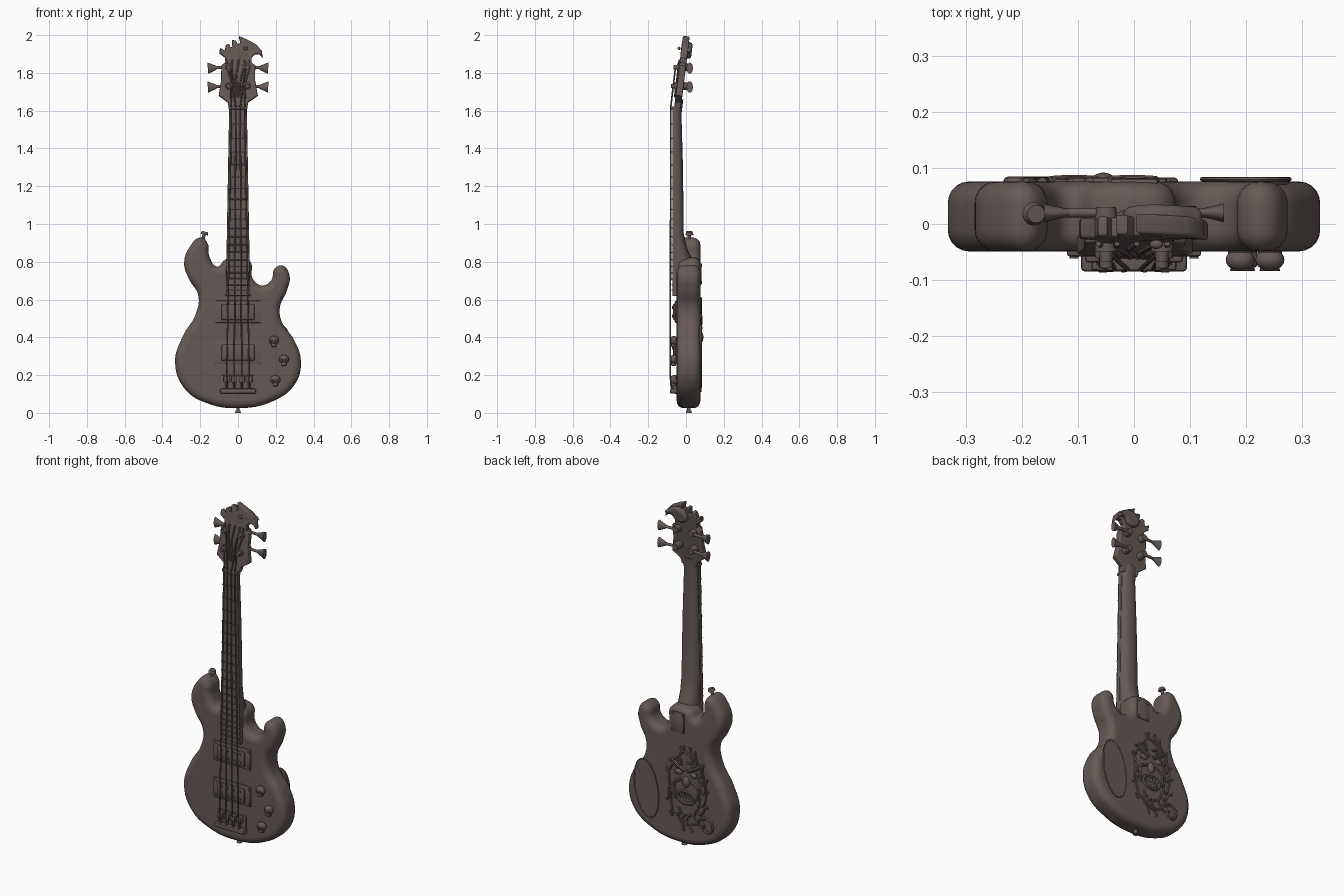
import bpy
import bmesh
import math
import random
from mathutils import Vector, Matrix

cube = bpy.data.objects.get("Cube")
if cube:
    bpy.data.objects.remove(cube)
random.seed(4)

finish = bpy.data.materials.new("dark umber finish")
finish.use_nodes = True
UMBER = (0.13, 0.102, 0.093, 1)
finish.diffuse_color = UMBER
finish.node_tree.nodes["Principled BSDF"].inputs["Base Color"].default_value = UMBER


def activate(ob):
    bpy.ops.object.select_all(action='DESELECT')
    ob.select_set(True)
    bpy.context.view_layer.objects.active = ob


def finalize(ob, angle=35):
    activate(ob)
    if ob.type == 'CURVE':
        bpy.ops.object.convert(target='MESH')
        ob = bpy.context.view_layer.objects.active
    ob.data.materials.clear()
    ob.data.materials.append(finish)
    bpy.ops.object.shade_smooth_by_angle(angle=math.radians(angle))
    return ob


def from_bmesh(name, bm, angle=35):
    mesh = bpy.data.meshes.new(name)
    bmesh.ops.recalc_face_normals(bm, faces=bm.faces)
    bm.to_mesh(mesh)
    bm.free()
    ob = bpy.data.objects.new(name, mesh)
    bpy.context.collection.objects.link(ob)
    return finalize(ob, angle)


def slab(name, outline, thick, bevel, center, tilt=90, smooth=True):
    """Filled outline in x, z with rounded rims."""
    cu = bpy.data.curves.new(name, 'CURVE')
    cu.dimensions, cu.fill_mode = '2D', 'BOTH'
    cu.extrude, cu.bevel_depth, cu.offset = thick / 2 - bevel, bevel, -bevel
    cu.bevel_resolution, cu.resolution_u = 4, 8
    if smooth:
        sp = cu.splines.new('BEZIER')
        sp.bezier_points.add(len(outline) - 1)
        for bp, (x, z) in zip(sp.bezier_points, outline):
            bp.co = (x, z, 0)
            bp.handle_left_type = bp.handle_right_type = 'AUTO'
    else:
        sp = cu.splines.new('POLY')
        sp.points.add(len(outline) - 1)
        for p, (x, z) in zip(sp.points, outline):
            p.co = (x, z, 0, 1)
    sp.use_cyclic_u = True
    ob = bpy.data.objects.new(name, cu)
    bpy.context.collection.objects.link(ob)
    ob.location = center
    ob.rotation_euler.x = math.radians(tilt)
    return finalize(ob)


def tube(name, points, radius, smooth=True, cyclic=False):
    cu = bpy.data.curves.new(name, 'CURVE')
    cu.dimensions, cu.bevel_depth, cu.bevel_resolution = '3D', radius, 2
    cu.resolution_u, cu.use_fill_caps = 6, True
    sp = cu.splines.new('BEZIER')
    sp.bezier_points.add(len(points) - 1)
    kind = 'AUTO' if smooth else 'VECTOR'
    for bp, p in zip(sp.bezier_points, points):
        bp.co = p
        bp.handle_left_type = bp.handle_right_type = kind
    sp.use_cyclic_u = cyclic
    ob = bpy.data.objects.new(name, cu)
    bpy.context.collection.objects.link(ob)
    return finalize(ob)


def rod(name, start, end, r1, r2=None, flat=1):
    a, b = Vector(start), Vector(end)
    bm = bmesh.new()
    bmesh.ops.create_cone(bm, cap_ends=True, segments=20, radius1=r1,
                          radius2=r1 if r2 is None else r2, depth=(b - a).length)
    turn = (b - a).to_track_quat('Z', 'Y').to_matrix().to_4x4()
    bm.transform(Matrix.Translation((a + b) / 2) @ turn)
    bmesh.ops.scale(bm, vec=(1, flat, 1), verts=bm.verts,
                    space=Matrix.Translation(-(a + b) / 2))
    return from_bmesh(name, bm)


def box(name, center, size, bevel=0.004):
    bm = bmesh.new()
    bmesh.ops.create_cube(bm, size=1, matrix=Matrix.Translation(center) @ Matrix.Diagonal((*size, 1)))
    bmesh.ops.bevel(bm, geom=bm.edges[:], offset=bevel, segments=2, profile=0.5, affect='EDGES')
    return from_bmesh(name, bm)


def ball(name, center, size):
    bm = bmesh.new()
    bmesh.ops.create_uvsphere(bm, u_segments=20, v_segments=12, radius=1,
                              matrix=Matrix.Translation(center) @ Matrix.Diagonal((*size, 1)))
    return from_bmesh(name, bm, 60)


# Body with two unequal horns and a neck heel
body_outline = [(0, .025), (-.16, .05), (-.28, .125), (-.333, .27), (-.29, .41), (-.225, .52),
                (-.21, .62), (-.26, .71), (-.285, .79), (-.255, .88), (-.195, .928), (-.16, .895),
                (-.152, .83), (-.11, .775), (-.07, .81), (0, .825), (.065, .80), (.078, .71),
                (.125, .675), (.175, .70), (.195, .765), (.235, .78), (.272, .73), (.26, .65),
                (.222, .56), (.232, .48), (.295, .39), (.333, .27), (.3, .15), (.18, .06)]
slab("body", body_outline, .125, .038, (0, .0135, 0))

# Neck: rounded back, flat front, thickening at the heel
bm = bmesh.new()
rings = []
for z, half, front, back in [(.66, .062, -.055, .045), (.80, .06, -.055, .04), (.87, .058, -.055, .005),
                             (.95, .057, -.055, -.012), (1.3, .051, -.055, -.016),
                             (1.58, .045, -.058, -.024), (1.66, .05, -.058, -.014)]:
    arc = [math.pi * i / 12 for i in range(13)]
    rings.append([bm.verts.new((half * math.cos(t), front + (back - front) * math.sin(t) ** 0.7, z))
                  for t in arc])
for low, high in zip(rings, rings[1:]):
    for i in range(13):
        j = (i + 1) % 13
        bm.faces.new((low[i], low[j], high[j], high[i]))
bm.faces.new(rings[0])
bm.faces.new(rings[-1])
from_bmesh("neck", bm)

# Fingerboard, frets and nut
slab("fingerboard", [(-.065, .62), (.065, .62), (.047, 1.61), (-.047, 1.61)], .025, .003,
     (0, -.06, 0), smooth=False)
for i in range(1, 22):
    z = .17 + 1.44 * 2 ** (-i / 12)
    if z > .63:
        w = .064 - .017 * (z - .62)
        rod("fret", (-w, -.073, z), (w, -.073, z), .0035)
box("nut", (0, -.066, 1.615), (.098, .034, .016))

# Headstock leaning back, with a hooked beak and ragged crest
head_outline = [(-.048, .0), (-.055, .03), (-.102, .065), (-.09, .14), (-.088, .225), (-.065, .245),
                (-.07, .27), (-.098, .29), (-.096, .318), (-.07, .305), (-.064, .335), (-.048, .34),
                (-.04, .322), (-.03, .325), (-.032, .36), (-.012, .358), (.0, .338), (.012, .345),
                (.004, .382), (.05, .362), (.095, .338), (.125, .305), (.132, .265), (.115, .285),
                (.09, .287), (.072, .268), (.072, .24), (.092, .225), (.09, .15), (.105, .065),
                (.055, .03), (.048, .0)]
slab("headstock", head_outline, .036, .006, (0, -.045, 1.615), 83, smooth=False)
slab("beak", [(-.02, .30), (.012, .345), (.05, .35), (.1, .325), (.12, .30), (.08, .30), (.05, .27), (0, .27)],
     .058, .016, (0, -.035, 1.615), 83)


def head_front(z):
    return -.067 + (z - 1.615) * .122


ball("beak_eye", (.04, head_front(1.93) - .008, 1.93), (.012, .008, .009))
for i in range(5):
    x = (i - 2) * .014
    pts = [(x * (1 + s) + .008 * math.sin(s * 5 + i), head_front(z) + .001, z)
           for s, z in ((k / 5, 1.67 + .04 * k) for k in range(6))]
    tube("headstock_carved_strand", pts, .005)

# Tuning machines, mirrored left and right
for side in (-1, 1):
    for z in (1.83, 1.73):
        x, f = side * .05, head_front(z)
        rod("tuner_washer", (x, f + .01, z), (x, f - .008, z), .02)
        rod("tuner_post", (x, f, z), (x, f - .026, z), .013, .011)
        rod("tuner_gear_cover", (x, f + .03, z), (x, .03, z), .022, .018)
        rod("tuner_shaft", (x, .02, z), (side * .13, .02, z - .003), .008)
        rod("tuner_key", (side * .115, .02, z - .003), (side * .16, .02, z - .005), .011, .03, .55)

# Strings from bridge over the nut to the posts
for i in range(4):
    s = i - 1.5
    side = -1 if s < 0 else 1
    post_z = 1.73 if i in (0, 3) else 1.83
    tube("string", [(s * .04, -.078, .13), (s * .04, -.083, .19), (s * .023, -.081, 1.615),
                    (side * .04, head_front(post_z) - .015, post_z)], .0042, smooth=False)

# Pickups with mounting frame, screws and pole pieces
for z in (.535, .32):
    box("pickup_frame", (0, -.05, z), (.24, .016, .118), .005)
    box("pickup_cover", (0, -.058, z), (.175, .022, .085), .006)
    for side in (-1, 1):
        for dz in (-.042, .042):
            rod("pickup_screw", (side * .107, -.055, z + dz), (side * .107, -.062, z + dz), .008)
    for i in range(8):
        x, dz = (i % 4 - 1.5) * .04, (i // 4 - .5) * .045
        rod("pickup_pole", (x, -.065, z + dz), (x, -.073, z + dz), .008)

# Bridge with tail bar and four saddles
box("bridge_plate", (0, -.052, .15), (.18, .014, .1))
box("bridge_tail", (0, -.065, .115), (.19, .04, .026), .007)
for i in range(4):
    x = (i - 1.5) * .04
    box("bridge_saddle", (x, -.068, .178), (.032, .03, .036), .005)
    rod("saddle_screw", (x, -.068, .12), (x, -.068, .17), .006)

# Skull shaped control knobs
for x, z in ((.19, .38), (.243, .28), (.198, .172)):
    rod("knob_base", (x, -.045, z), (x, -.058, z), .022)
    ball("skull_knob", (x, -.064, z + .004), (.026, .02, .024))
    box("skull_jaw", (x, -.066, z - .02), (.026, .026, .022), .005)
    for side in (-1, 1):
        tube("skull_eye_rim", [(x + side * .01 + .006 * math.cos(t), -.082, z + .006 * math.sin(t))
                               for t in (0, math.pi / 2, math.pi, math.pi * 1.5)], .0025, cyclic=True)

# Strap pins
rod("upper_strap_pin_stem", (-.188, .018, .91), (-.178, .018, .95), .009)
rod("upper_strap_pin_head", (-.179, .018, .944), (-.175, .018, .96), .021, .016)
rod("lower_strap_pin_stem", (0, .015, .04), (0, .015, .008), .009)
rod("lower_strap_pin_head", (0, .015, .012), (0, .015, 0), .013, .016)

# Neck plate and oval control cover on the back
box("neck_plate", (0, .075, .735), (.085, .012, .12), .005)
for i in range(4):
    x, z = (i % 2 - .5) * .06, .735 + (i // 2 - .5) * .09
    rod("neck_plate_screw", (x, .076, z), (x, .084, z), .008)
oval = [(.2 + .075 * math.cos(t) + .02 * math.sin(t), .3 + .165 * math.sin(t))
        for t in (math.tau * i / 16 for i in range(16))]
slab("control_cover", oval, .012, .003, (0, .076, 0))
tube("control_cover_rim", [(x, .08, z) for x, z in oval], .004, cyclic=True)

# Carved face in relief on the back
Y = .076
for side in (-1, 1):
    cx = -.055 + side * .05
    ball("relief_eye", (cx, Y, .45), (.024, .011, .016))
    tube("relief_brow", [(cx - side * .04, Y, .465), (cx, Y + .002, .485), (cx + side * .045, Y, .515)], .01)
    tube("relief_cheek", [(cx - side * .02, Y, .41), (cx + side * .025, Y, .38), (cx + side * .02, Y, .31)], .009)
ball("relief_nose", (-.055, Y, .40), (.022, .016, .032))
mouth = [(-.055 + .055 * math.cos(t), Y, .31 + .035 * math.sin(t))
         for t in (math.tau * i / 10 for i in range(10))]
tube("relief_lips", mouth, .01, cyclic=True)
for i in range(5):
    x = -.055 + (i - 2) * .018
    rod("relief_tooth", (x, Y, .335), (x, Y, .30), .008, .002)
for i in range(18):
    a = math.tau * (i + .5) / 18
    wave = random.choice((-1, 1)) * random.uniform(.2, .4)
    pts = []
    for k in range(5):
        r = 1 + .17 * k
        t = a + wave * math.sin(k * 1.3)
        pts.append((-.06 + .085 * r * math.cos(t), Y - .001, .36 + .15 * r * math.sin(t)))
    tube("relief_lock", pts, random.uniform(.006, .009))
curl = [(-.185 + (.06 - .006 * k) * math.cos(k * .9), Y, .17 + (.06 - .006 * k) * math.sin(k * .9))
        for k in range(9)]
tube("relief_curl", curl, .009)
